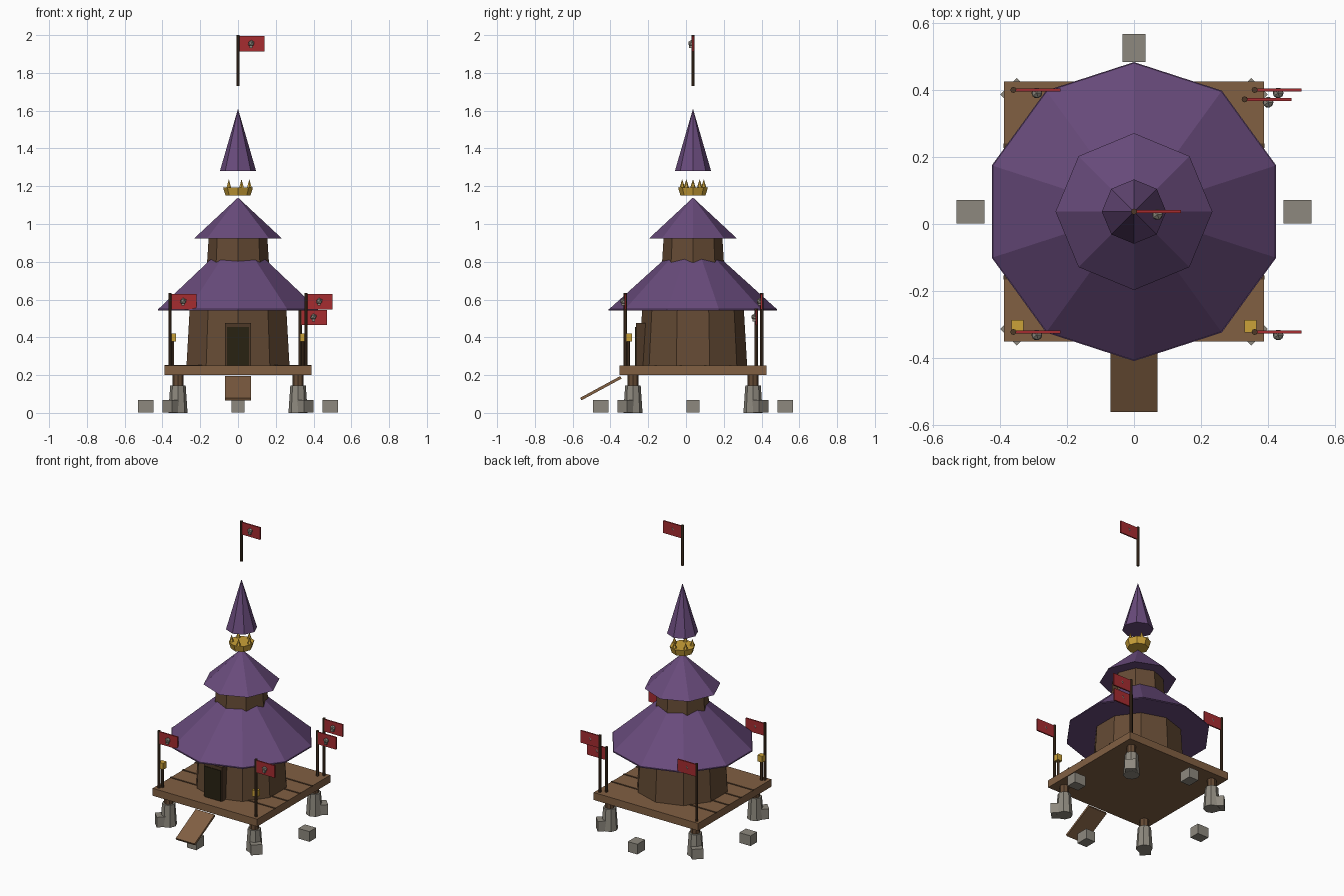
import bpy, bmesh, math
from mathutils import Matrix, Vector

cube = bpy.data.objects.get("Cube")
if cube:
    bpy.data.objects.remove(cube, do_unlink=True)

CY = 0.037    # centre of the hut in y
DECK = 0.25   # top of the deck


def material(name, r, g, b):
    m = bpy.data.materials.new(name)
    m.use_nodes = True
    m.diffuse_color = (r, g, b, 1)
    m.node_tree.nodes["Principled BSDF"].inputs["Base Color"].default_value = (r, g, b, 1)
    return m


PURPLE = material("purple_roof", 0.14, 0.07, 0.2)
PLANK = material("plank_wood", 0.22, 0.115, 0.055)
WALL = material("wall_wood", 0.13, 0.07, 0.035)
DARK = material("dark_wood", 0.075, 0.04, 0.02)
DOOR = material("door_dark", 0.022, 0.016, 0.006)
RED = material("flag_red", 0.38, 0.025, 0.03)
STONE = material("grey_stone", 0.27, 0.25, 0.21)
GOLD = material("gold", 0.6, 0.36, 0.04)


def finish(name, bm, mat):
    bmesh.ops.recalc_face_normals(bm, faces=bm.faces)
    mesh = bpy.data.meshes.new(name)
    bm.to_mesh(mesh)
    bm.free()
    mesh.materials.append(mat)
    ob = bpy.data.objects.new(name, mesh)
    bpy.context.collection.objects.link(ob)
    return ob


def frustum(name, mat, x, y, z0, z1, r0, r1, sides):
    """Upright tapered prism; a zero top radius gives a cone."""
    bm = bmesh.new()
    bmesh.ops.create_cone(bm, cap_ends=True, segments=sides, radius1=r0, radius2=r1,
                          depth=z1 - z0, matrix=Matrix.Translation((x, y, (z0 + z1) / 2)))
    bmesh.ops.remove_doubles(bm, verts=bm.verts, dist=1e-5)
    return finish(name, bm, mat)


def box(name, mat, centre, size, rot=None):
    bm = bmesh.new()
    m = Matrix.Translation(centre) @ (rot or Matrix()) @ Matrix.Diagonal((*size, 1))
    bmesh.ops.create_cube(bm, size=1, matrix=m)
    return finish(name, bm, mat)


def flag(name, x, y, z0, z1):
    """Pole with a banner towards +x and a small skull emblem."""
    frustum(name + "_pole", DARK, x, y, z0, z1, 0.009, 0.009, 8)
    zc = z1 - 0.047
    box(name + "_banner", RED, (x + 0.07, y, zc), (0.14, 0.009, 0.082))
    bm = bmesh.new()
    bmesh.ops.create_icosphere(bm, subdivisions=1, radius=0.018,
                               matrix=Matrix.Translation((x + 0.07, y - 0.009, zc + 0.003)))
    finish(name + "_emblem", bm, STONE)
    box(name + "_emblem_jaw", STONE, (x + 0.07, y - 0.012, zc - 0.014), (0.016, 0.016, 0.012))


# Deck with dark plank seams
box("deck", PLANK, (0, CY, 0.225), (0.776, 0.776, 0.05))
for i, k in enumerate((-1.5, -0.5, 0.5, 1.5)):
    box(f"plank_seam_{i}", DARK, (0, CY + k * 0.131, DECK), (0.78, 0.013, 0.006))

# Corner legs on stone footings
for sx in (-1, 1):
    for sy in (-1, 1):
        x, y = sx * 0.318, CY + sy * 0.318
        frustum("stone_footing", STONE, x, y, 0.0, 0.145, 0.051, 0.041, 8)
        frustum("deck_leg", WALL, x, y, 0.14, 0.21, 0.029, 0.029, 8)

# Ring of loose stones
for i in range(8):
    a = i * math.pi / 4
    box("ring_stone", STONE, (0.488 * math.cos(a), CY + 0.488 * math.sin(a), 0.035),
        (0.083, 0.07, 0.068), Matrix.Rotation(a, 4, 'Z'))

# Entrance ramp
low, high = Vector((0, -0.557, 0.073)), Vector((0, -0.345, 0.188))
run = high - low
box("ramp", PLANK, (low + high) / 2, (0.14, run.length, 0.015),
    Matrix.Rotation(math.atan2(run.z, run.y), 4, 'X'))

# Hut walls and roofs
frustum("lower_wall", WALL, 0, CY, DECK - 0.005, 0.6, 0.287, 0.266, 10)
frustum("lower_roof_rim", PURPLE, 0, CY, 0.543, 0.55, 0.446, 0.446, 10)
frustum("lower_roof", PURPLE, 0, CY, 0.55, 0.95, 0.443, 0.0, 10)
frustum("upper_wall", WALL, 0, CY, 0.76, 0.95, 0.166, 0.154, 8)
frustum("upper_roof", PURPLE, 0, CY, 0.922, 1.14, 0.234, 0.0, 8)
frustum("spire", PURPLE, 0, CY, 1.28, 1.61, 0.096, 0.0, 8)

# Door with frame
box("door_frame", DARK, (0, -0.235, 0.3625), (0.136, 0.06, 0.229))
box("door_panel", DOOR, (0, -0.266, 0.352), (0.118, 0.006, 0.206))

# Golden crown
frustum("crown_band", GOLD, 0, CY, 1.15, 1.193, 0.066, 0.079, 8)
for i in range(5):
    a = i * math.tau / 5
    frustum("crown_spike", GOLD, 0.06 * math.cos(a), CY + 0.06 * math.sin(a),
            1.19, 1.237, 0.015, 0.0, 6)

# Flags on the deck corners and above the spire
for sx in (-1, 1):
    flag("front_flag", sx * 0.36, -0.322, DECK, 0.635)
    flag("back_flag", sx * 0.36, 0.4, DECK, 0.635)
flag("low_flag", 0.33, 0.372, DECK, 0.552)
flag("top_flag", 0, CY, 1.73, 2.0)

# Lanterns beside the front flags
for sx in (-1, 1):
    frustum("lantern_post", DARK, sx * 0.347, -0.305, DECK, 0.385, 0.008, 0.008, 6)
    box("lantern", GOLD, (sx * 0.347, -0.305, 0.4), (0.036, 0.036, 0.042))
